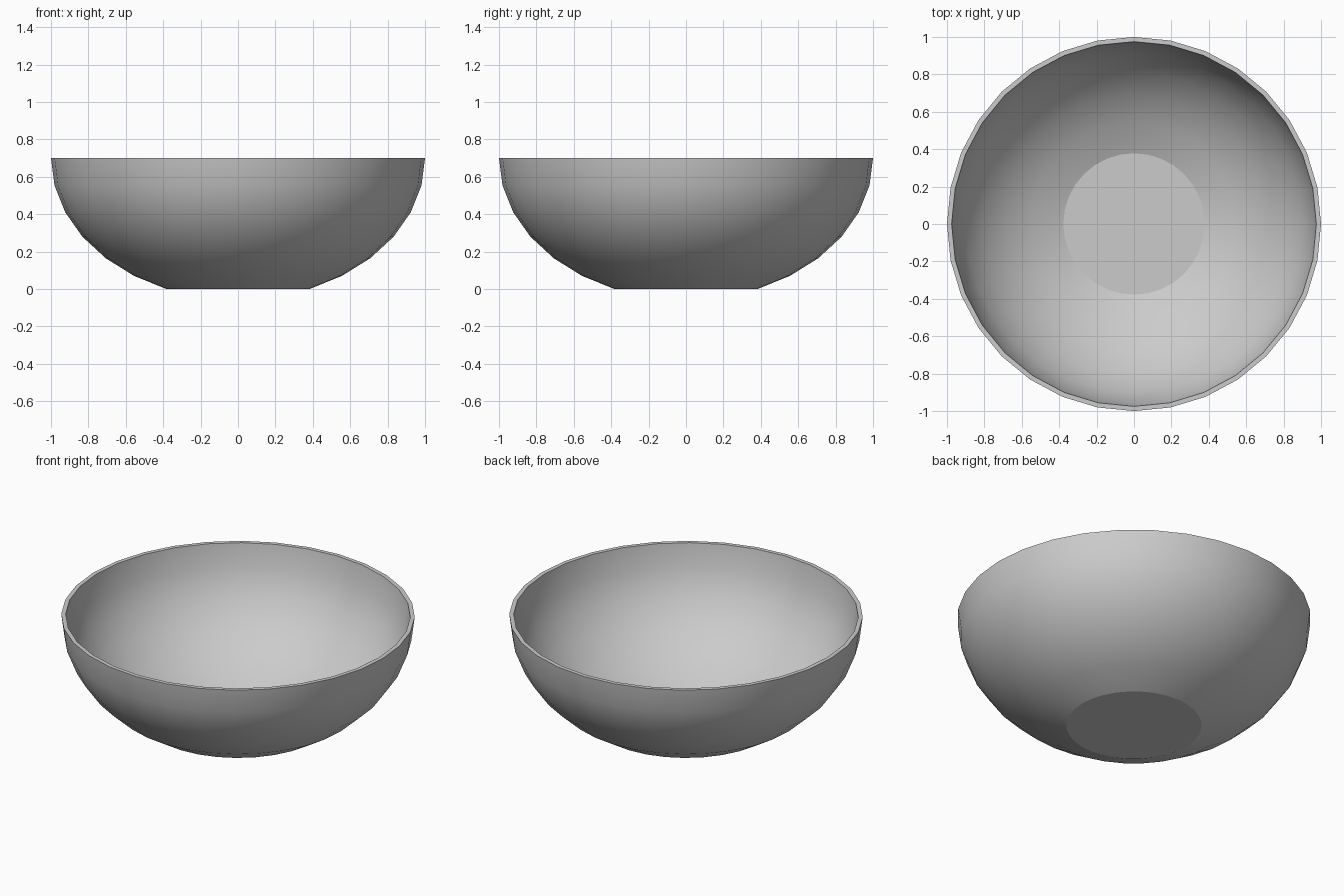
import bpy, bmesh
from math import sin, cos, pi

if "Cube" in bpy.data.objects:
    bpy.data.objects.remove(bpy.data.objects["Cube"])

SEG = 32
STEP = pi / 16
HEIGHT = 0.70
WALL = 0.025
SQUASH = HEIGHT / cos(2 * STEP)

# Outer profile: squashed lower hemisphere cut flat at the foot
outer = []
inner = []
for i in range(2, 9):
    a = i * STEP
    outer.append((sin(a), HEIGHT - cos(a) * SQUASH))
    # Inner profile: offset along the surface normal
    n = (0.19, 0.98) if i == 2 else (sin(a) * SQUASH, cos(a))
    l = (n[0] ** 2 + n[1] ** 2) ** 0.5
    inner.append((sin(a) - WALL * n[0] / l, HEIGHT - cos(a) * SQUASH + WALL * n[1] / l))
profile = outer + inner[::-1]

# Bowl: revolve the profile and close foot and floor with discs
bm = bmesh.new()
rings = [[bm.verts.new((r * cos(2 * pi * k / SEG), r * sin(2 * pi * k / SEG), z))
          for k in range(SEG)] for r, z in profile]
for a, b in zip(rings, rings[1:]):
    for k in range(SEG):
        j = (k + 1) % SEG
        bm.faces.new((a[k], a[j], b[j], b[k]))
bm.faces.new(rings[0][::-1])
bm.faces.new(rings[-1])
bmesh.ops.recalc_face_normals(bm, faces=bm.faces)

mesh = bpy.data.meshes.new("bowl")
bm.to_mesh(mesh)
bm.free()
bowl = bpy.data.objects.new("bowl", mesh)
bpy.context.collection.objects.link(bowl)

# Smooth wall, crisp rim and base edges
bpy.context.view_layer.objects.active = bowl
bowl.select_set(True)
bpy.ops.object.shade_smooth_by_angle(angle=18 * pi / 180)
